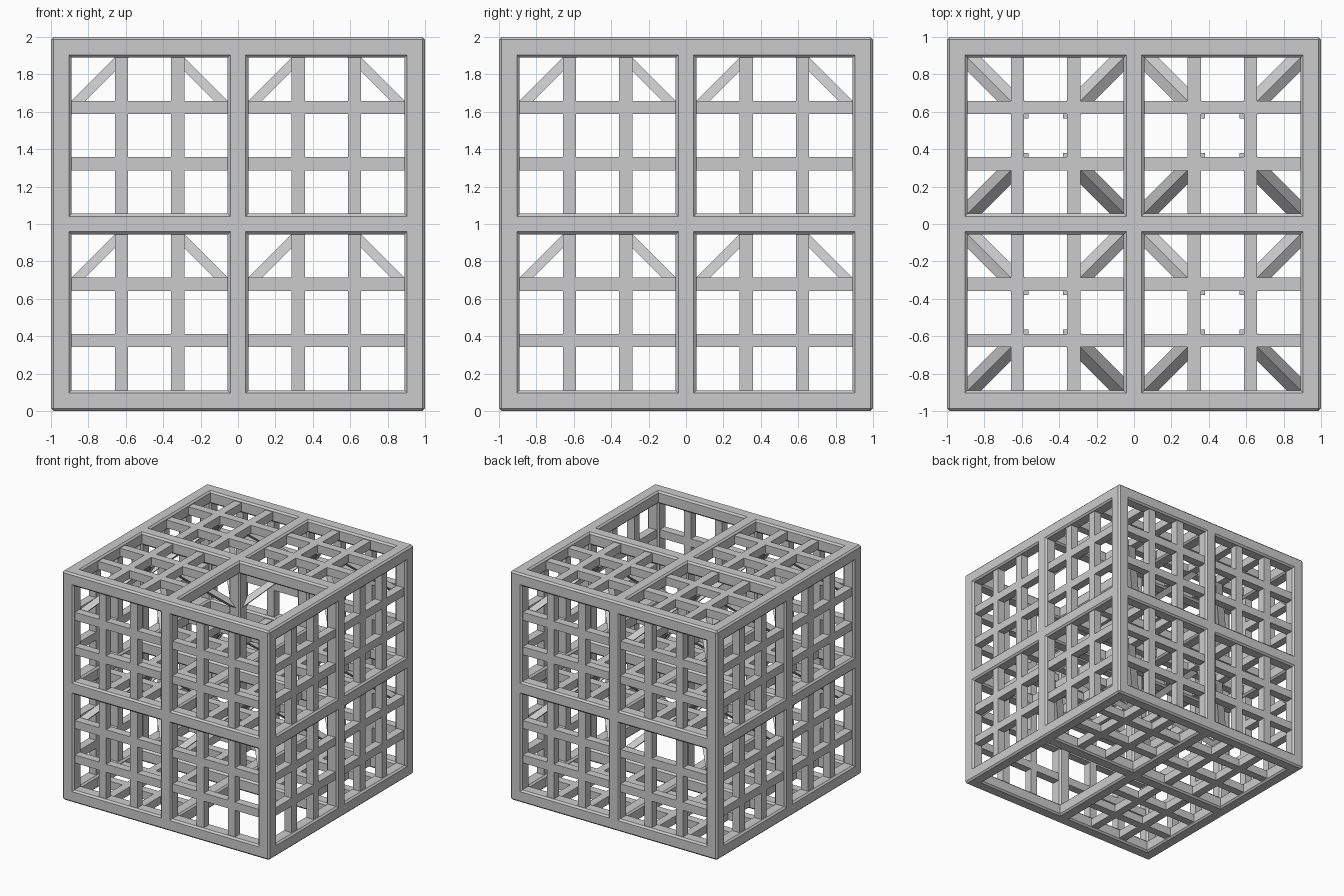
import bpy, bmesh
from mathutils import Vector

if "Cube" in bpy.data.objects:
    bpy.data.objects.remove(bpy.data.objects["Cube"])

BEAM, BAR, CH = 0.11, 0.07, 0.014
C = 1 - BEAM / 2              # centre line of the outer beams
LINES = (-C, 0.0, C)          # beam grid
BARS = (-0.623, -0.322, 0.322, 0.623)

grey = bpy.data.materials.new("grey metal")
grey.diffuse_color = (0.6, 0.6, 0.6, 1)
grey.use_nodes = True
grey.node_tree.nodes["Principled BSDF"].inputs["Base Color"].default_value = grey.diffuse_color


def box(bm, lo, hi):
    """Axis-aligned box between two corners, lifted so the model stands on z = 0."""
    lo, hi = Vector(lo), Vector(hi)
    verts = bmesh.ops.create_cube(bm, size=1)["verts"]
    for v in verts:
        v.co = Vector([(lo[i] + hi[i]) / 2 + v.co[i] * (hi[i] - lo[i]) for i in range(3)])
        v.co.z += 1


def finish(bm, name, bevel=0):
    bmesh.ops.recalc_face_normals(bm, faces=bm.faces)
    me = bpy.data.meshes.new(name)
    bm.to_mesh(me)
    bm.free()
    me.materials.append(grey)
    ob = bpy.data.objects.new(name, me)
    bpy.context.collection.objects.link(ob)
    if bevel:
        mod = ob.modifiers.new("chamfer", 'BEVEL')
        mod.width, mod.segments = bevel, 1
    return ob


# Chamfered beams along each axis on a 3 x 3 grid
for axis, name in enumerate(("cross_beams", "depth_beams", "upright_beams")):
    bm = bmesh.new()
    u, w = [i for i in range(3) if i != axis]
    for a in LINES:
        for b in LINES:
            lo, hi = [0] * 3, [0] * 3
            lo[axis], hi[axis] = -1, 1
            lo[u], hi[u] = a - BEAM / 2, a + BEAM / 2
            lo[w], hi[w] = b - BEAM / 2, b + BEAM / 2
            box(bm, lo, hi)
    finish(bm, name, CH)


def panel(bm, axis, level, su, sw):
    """Two by two lattice of bars filling one quarter of a plane."""
    u, w = [i for i in range(3) if i != axis]
    for along, across, s_along, s_across in ((u, w, su, sw), (w, u, sw, su)):
        for c in BARS:
            if c * s_across < 0:
                continue
            lo, hi = [0] * 3, [0] * 3
            lo[axis], hi[axis] = level - BAR / 2, level + BAR / 2
            lo[across], hi[across] = c - BAR / 2, c + BAR / 2
            ends = sorted((s_along * 0.04, s_along * 0.91))
            lo[along], hi[along] = ends
            box(bm, lo, hi)


# Side lattices on the four outer walls
for axis, names in ((0, ("left_lattice", "right_lattice")), (1, ("front_lattice", "back_lattice"))):
    for level, name in zip((-C, C), names):
        bm = bmesh.new()
        for su in (-1, 1):
            for sw in (-1, 1):
                panel(bm, axis, level, su, sw)
        finish(bm, name)


def brace(bm, sx, sy, corner, z_top):
    """Slanted square strut from a post up to the lattice crossing."""
    cx, cy = corner
    rings = []
    for d in (0.0, 0.343):
        x, y, z = cx + sx * d, cy + sy * d, z_top - 0.378 + d
        h = BAR / 2 + 0.002
        rings.append([bm.verts.new((x + i * h, y + j * h, z + 1))
                      for i, j in ((-1, -1), (1, -1), (1, 1), (-1, 1))])
    a, b = rings
    bm.faces.new(a[::-1])
    bm.faces.new(b)
    for i in range(4):
        j = (i + 1) % 4
        bm.faces.new((a[i], a[j], b[j], b[i]))


# Floors: one quarter stays open at the bottom and top
for level, name in ((-C, "bottom"), (0.0, "middle"), (C, "top")):
    bars, struts = bmesh.new(), bmesh.new()
    for qx in (-1, 1):
        for qy in (-1, 1):
            if level != 0 and (qx, qy) == (1, -1):
                continue
            panel(bars, 2, level, qx, qy)
            # Four braces under the quarter, one from each post
            for px in (0, qx * C):
                for py in (0, qy * C):
                    sx = qx if px == 0 else -qx
                    sy = qy if py == 0 else -qy
                    brace(struts, sx, sy, (px, py), level)
    finish(bars, name + "_floor_lattice")
    if name == "bottom":
        struts.free()
    else:
        finish(struts, name + "_floor_braces")
